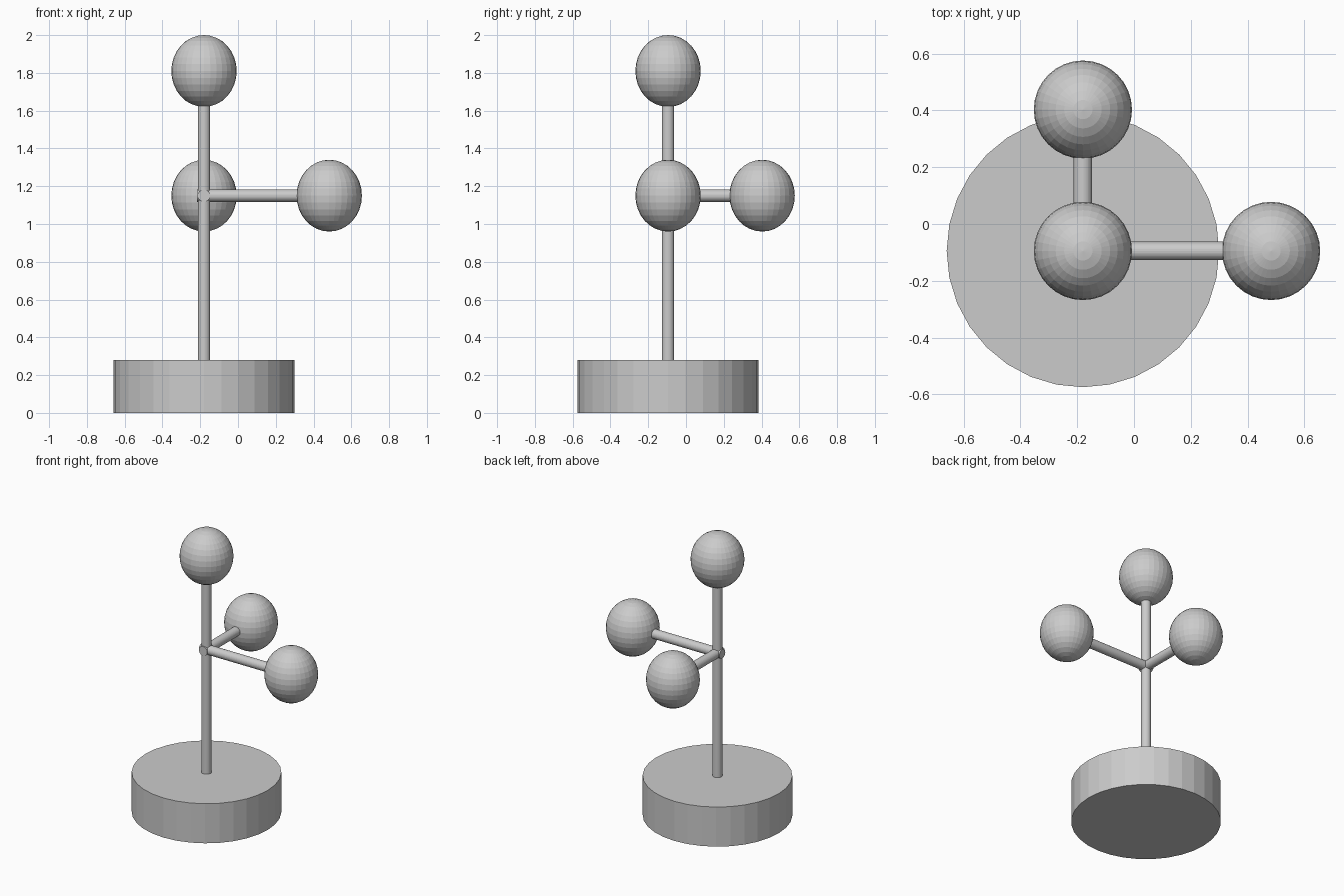
import bpy
from math import pi

if "Cube" in bpy.data.objects:
    bpy.data.objects.remove(bpy.data.objects["Cube"])

CX, CY = -0.18, -0.095      # axis of the trunk
ARM_Z = 1.15                # height of both branches
ROD_R = 0.0325


def cylinder(name, radius, start, end, axis="Z", sides=32):
    """Flat-shaded capped cylinder between two points on one axis."""
    mid = [(a + b) / 2 for a, b in zip(start, end)]
    length = max(abs(b - a) for a, b in zip(start, end))
    rot = {"X": (0, pi / 2, 0), "Y": (-pi / 2, 0, 0), "Z": (0, 0, 0)}[axis]
    bpy.ops.mesh.primitive_cylinder_add(
        vertices=sides, radius=radius, depth=length, location=mid, rotation=rot)
    bpy.context.object.name = name


def ball(name, location):
    """Foliage ball, slightly taller than wide."""
    bpy.ops.mesh.primitive_uv_sphere_add(
        segments=32, ring_count=16, radius=1, location=location)
    obj = bpy.context.object
    obj.name = name
    obj.scale = (0.173, 0.173, 0.19)


# Round base
cylinder("base", 0.48, (CX, CY, 0), (CX, CY, 0.28))

# Upright trunk
cylinder("trunk", ROD_R, (CX, CY, 0.26), (CX, CY, 1.66))

# Two side branches, their ends poking slightly through the trunk
cylinder("right_branch", ROD_R, (CX - 0.038, CY, ARM_Z), (0.36, CY, ARM_Z), "X")
cylinder("back_branch", ROD_R, (CX, CY - 0.038, ARM_Z), (CX, 0.28, ARM_Z), "Y")

# Foliage balls
ball("top_ball", (CX, CY, 1.81))
ball("right_ball", (0.483, CY, ARM_Z))
ball("back_ball", (CX, 0.403, ARM_Z))
